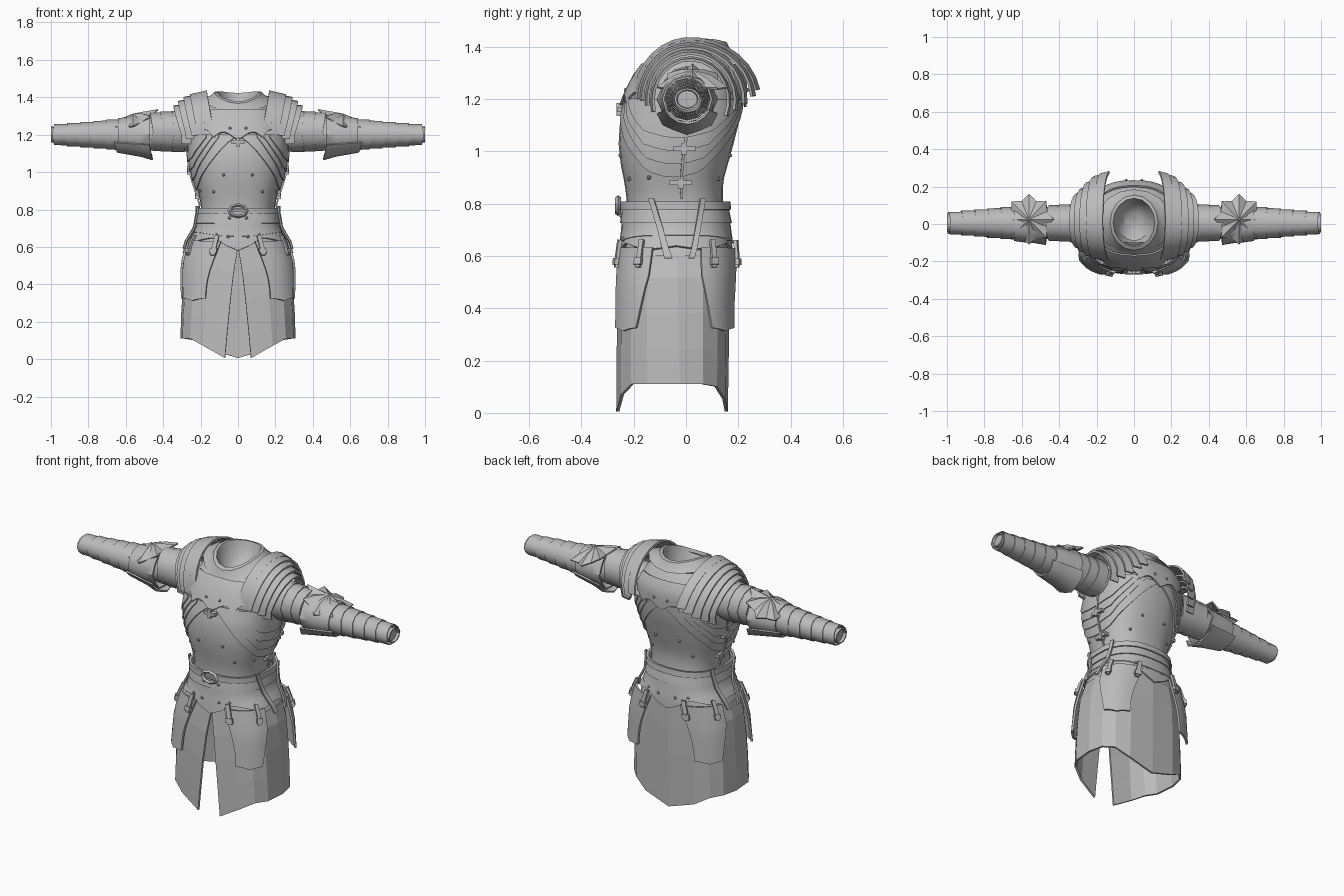
import bpy, bmesh
from math import sin, cos, radians, copysign
from mathutils import Matrix, Vector

cube = bpy.data.objects.get("Cube")
if cube:
    bpy.data.objects.remove(cube)

steel = bpy.data.materials.new("plain_grey")
steel.use_nodes = True
GREY = (0.5, 0.5, 0.5, 1)
steel.diffuse_color = GREY
steel.node_tree.nodes["Principled BSDF"].inputs["Base Color"].default_value = GREY
parts = []


def lerp(a, b, t):
    return a + (b - a) * t


def val(f, t):
    return f(t) if callable(f) else f


def finish(name, bm, thick=0, mirror=False, side=1):
    me = bpy.data.meshes.new(name)
    bm.to_mesh(me)
    bm.free()
    ob = bpy.data.objects.new(name, me)
    bpy.context.collection.objects.link(ob)
    me.materials.append(steel)
    if thick:
        m = ob.modifiers.new("thickness", 'SOLIDIFY')
        m.thickness, m.offset = thick, side
    if mirror:
        ob.modifiers.new("mirror", 'MIRROR').use_mirror_merge = False
    parts.append(ob)
    return ob


def grid(name, f, nu, nv, thick=0, mirror=False, side=1):
    """Sheet of quads from a function of u and v."""
    bm = bmesh.new()
    rows = [[bm.verts.new(f(i / nu, j / nv)) for i in range(nu + 1)] for j in range(nv + 1)]
    for a, b in zip(rows, rows[1:]):
        for i in range(nu):
            bm.faces.new((a[i], a[i + 1], b[i + 1], b[i]))
    bmesh.ops.remove_doubles(bm, verts=bm.verts, dist=0.0002)
    return finish(name, bm, thick, mirror, side)


# Body outline: height, half width, front y, back y
BODY = [(0, .312, -.268, .16), (.3, .302, -.265, .165), (.5, .285, -.255, .165),
        (.63, .25, -.24, .165), (.7, .208, -.23, .155), (.8, .195, -.225, .142),
        (.88, .21, -.235, .14), (.95, .23, -.25, .16), (1.03, .242, -.258, .182),
        (1.12, .242, -.252, .205), (1.2, .24, -.225, .212), (1.28, .23, -.188, .212),
        (1.33, .2, -.15, .185), (1.37, .15, -.1, .15)]


def oval(hx, yf, yb, a, z, e):
    s, c = sin(radians(a)), cos(radians(a))
    x = hx * copysign(abs(s) ** e, s)
    return Vector((x, (yf + yb) / 2 - (yb - yf) / 2 * copysign(abs(c) ** e, c), z))


def on_body(a, z, off=0):
    """Point on the body: angle 0 is the front, 90 the left side."""
    for lo, hi in zip(BODY, BODY[1:]):
        if z <= hi[0]:
            break
    t = min(1, max(0, (z - lo[0]) / (hi[0] - lo[0])))
    hx, yf, yb = (lerp(lo[k], hi[k], t) for k in (1, 2, 3))
    e = lerp(.7, .8, min(1, max(0, (z - .5) / .2)))
    return oval(hx + off, yf - off, yb + off, a, z, e)


def patch(name, a0, a1, lo, hi, off, thick=.01, nu=16, nv=4, mirror=False, flare=0, side=1):
    """Plate that follows the body between two angles and two heights."""
    def f(u, v):
        a = lerp(val(a0, v), val(a1, v), u)
        return on_body(a, lerp(val(lo, a), val(hi, a), v), off + flare * (1 - v))
    return grid(name, f, nu, nv, thick, mirror, side)


def tube(name, rings, n=8, chevron=0, thick=0, zigzag=0, cz=1.2):
    """Sleeve along x, mirrored; rings are (x, radius y, radius z)."""
    def f(u, v):
        x, ry, rz = rings[round(v * (len(rings) - 1))]
        b = radians(-360 * u)
        k = 1 + (zigzag if round(u * n) % 2 and v == 0 else 0)
        return (x + chevron * abs(cos(b)), .005 + ry * k * sin(b), cz + rz * k * cos(b))
    grid(name, f, n, len(rings) - 1, thick, True)


def boxes(name, items, mirror=False):
    bm = bmesh.new()
    for pos, size in items:
        bmesh.ops.create_cube(bm, size=1, matrix=Matrix.Translation(pos) @ Matrix.Diagonal((*size, 1)))
    finish(name, bm, 0, mirror)


# Torso and faceted skirt
patch("torso", 0, 360, .6, 1.37, 0, 0, 28, 18)


def hem(a):
    return .005 + .105 * min(1, max(0, (abs(sin(radians(a))) ** .7 - .22) / .6))


skirt = patch("skirt", lambda v: 6.8 * (1 - v), lambda v: 360 - 6.8 * (1 - v), hem,
              lambda a: .6 + .05 * min(1, abs(sin(radians(a))) * 3), 0, .012, 16, 4, side=-1)

# Neck collar with closed bowl inside
COLLAR = [(.2, -.16, .185, 1.39), (.145, -.148, .165, 1.408), (.128, -.14, .155, 1.426),
          (.112, -.122, .138, 1.426), (.105, -.115, .13, 1.4), (.085, -.09, .105, 1.335),
          (.05, -.045, .065, 1.3), (0, .01, .01, 1.29)]


def collar(u, v):
    hx, yf, yb, z = COLLAR[round(v * 7)]
    p = oval(hx, yf, yb, 360 * u, z, 1)
    p.z += .2 * p.y - 1.6 * p.y ** 2
    return p


grid("neck_collar", collar, 16, 7)


# Upper chest and back plates with scalloped lower edges
def scallop(a):
    d = abs((a + 90) % 180 - 90) / 40
    return 1.17 + .035 * abs(sin(d * 5)) + .02 * d


for label, mid in (("chest", 0), ("back", 180)):
    patch("upper_" + label + "_plate", mid - 42, mid + 42, scallop, 1.33, .012, .01, 20, 4)

# Layered plates sweeping under the arms
for k, start in enumerate((2, 19, 27, 35)):
    def sweep(a, k=k, start=start):
        d = max(0, abs(a - 90) - 26) / (64 - start)
        return lerp(.915 + .05 * k, 1.185, d) - .012 * cos(radians((a - 90) * 6)) * (1 - d)
    patch("flank_plate", start, 180 - start, sweep, 1.2, .002 + .006 * k, .008, 24, 5, True)

# Side seam and clasps
patch("side_seam", 94, 96, .82, 1.12, .028, .008, 1, 6, True, flare=-.026)
clasps = []
for z, off in ((1.01, .018), (.88, .004)):
    p = on_body(95, z, off)
    clasps += [(p, (.03, .085, .018)), (p, (.034, .02, .045))]
boxes("side_clasps", clasps, True)
boxes("chest_cross", [((0, -.252, 1.16), (.07, .025, .018)), ((0, -.252, 1.16), (.018, .028, .05))])


# Waist lames and the pointed skirt band
def peaks(a):
    d = abs((a + 90) % 180 - 90)
    return .58 + .055 * min(1, d / 25) + .012 * sin(radians(d * 4))


patch("hip_band", 0, 360, peaks, .69, .004, .01, 40, 3)
patch("waist_lame_lower", 0, 360, lambda a: .675 - .02 * abs(cos(radians(a))) ** 4, .735, .008, .01, 32, 2)
patch("waist_lame_upper", 0, 360, .725, .775, .01, .01, 32, 2, flare=.004)
patch("belt", 0, 360, .776, .808, .014, .014, 28, 1)

# Belt buckle
bpy.ops.mesh.primitive_torus_add(major_segments=8, minor_segments=4, major_radius=.042, minor_radius=.011,
                                 location=(0, -.26, .793), rotation=(radians(90), 0, 0))
buckle = bpy.context.object
buckle.name = "belt_buckle"
buckle.scale = (1.1, .75, 1)
buckle.data.materials.append(steel)
parts.append(buckle)
boxes("buckle_tongue", [((.01, -.262, .793), (.075, .014, .012))])

# Hanging straps crossing towards each other on the hips
patch("hip_strap_front", lambda v: lerp(84, 67, v), lambda v: lerp(89, 73, v), .59, .82, .026, .01, 1, 6, True)
patch("hip_strap_rear", lambda v: lerp(97, 112, v), lambda v: lerp(102, 118, v), .59, .82, .026, .01, 1, 6, True)


# Four hip plates with strap loops
def flip(rear, a):
    return 180 - a if rear else a


for rear in (False, True):
    def inner(v, r=rear):
        return flip(r, 25 - 11 * max(0, v - .25) / .75)

    def outer(v, r=rear):
        return flip(r, lerp(61, 72, min(1, v * 1.5)))

    def bottom(a, r=rear):
        return .312 + .012 * abs(sin(radians((flip(r, a) - 43) * 5)))
    ends = (outer, inner) if rear else (inner, outer)
    off = .024 if rear else .012
    patch("rear_hip_plate" if rear else "front_hip_plate", *ends, bottom, .63, off, .012, 8, 6, True)
    for a in (20, 60):
        c = flip(rear, a)
        patch("plate_strap", c - 2.6, c + 2.6, .555, .66, off + .01, .014, 2, 2, True)
        patch("strap_loop", c - 4, c + 4, .565, .59, off + .014, .016, 2, 1, True)

# Rivets
bm = bmesh.new()
for a, z, off in [(6, 1.235, .022), (14, .985, .003), (32, .895, .003), (66, .9, .004), (8, .755, .022),
                  (8, .655, .016), (22, .665, .016), (166, .985, .003), (148, .895, .003),
                  (172, .655, .016), (155, .665, .016), (174, 1.235, .022)]:
    bmesh.ops.create_icosphere(bm, subdivisions=1, radius=.009, matrix=Matrix.Translation(on_body(a, z, off)))
finish("rivets", bm, 0, True)

# Shoulder lames: inner x, height, front reach, back reach, end angle
for x0, rz, front, back, end in [(.165, .232, .208, .262, 80), (.205, .222, .2, .243, 86), (.24, .206, .185, .21, 94),
                                 (.27, .184, .163, .175, 102), (.295, .158, .142, .148, 112)]:
    def lame(u, v, x0=x0, rz=rz, front=front, back=back, end=end):
        t = lerp(end, -max(end - 6, 90), u)
        s = 1 - .05 * v
        s, c = sin(radians(t)) * s, cos(radians(t)) * s
        bend = .045 * min(1, abs(t) / 90) ** 2
        return (x0 + .05 * v - bend, .015 + s * (back if s > 0 else front), 1.195 + rz * c)
    grid("shoulder_lame", lame, 14, 1, .011, True)

# Arms: core sleeve with closed end, then overlapping lames
tube("sleeve", [(.18, .09, .09), (.33, .085, .09), (.48, .085, .085), (.62, .074, .066), (.97, .046, .038),
                (.99, .05, .043), (1, .05, .043), (1, .042, .036), (.985, .038, .033), (.985, 0, 0)], 12)
for x, r in ((.27, .104), (.33, .1), (.385, .096)):
    tube("upper_arm_lame", [(x, r * .93, r), (x + .07, r * .93, r)], 12, .015, .006, 0, 1.217)
for k in range(5):
    x, r = .635 + .07 * k, .077 - .006 * k
    tube("forearm_lame", [(x, r * 1.07, r), (x + .08, r * 1.05, r - .001)], 12, -.012, .004)

# Elbow guard: flared cuff, lower wing and pleated fan
tube("elbow_cuff", [(.47, .1, .1), (.52, .1, .092), (.58, .096, .088), (.64, .088, .08)], 12, 0, .008, .1)


def wing(u, v):
    b = radians(lerp(245, 115, u))
    r = lerp(.122, .088, v) * (1 + (.06 if round(u * 6) % 2 and v == 0 else 0))
    return (lerp(.455, .645, v) + .02 * sin(b) ** 2, .005 + r * sin(b), 1.2 + r * cos(b))


grid("elbow_lower_wing", wing, 6, 3, .008, True)


def fan(u, v):
    b = radians(-360 * u)
    tip = round(u * 16) % 2 == 0
    r = v * (.132 if tip else .1)
    x, y = r * cos(b), r * sin(b)
    return (.56 + x, .025 + y, 1.305 - .27 * x - 3 * y * y - (0 if tip else .02 * v) - .05 * max(0, x) - .012 * v)


grid("elbow_fan", fan, 16, 2, .008, True)

# Bake modifiers and shade
bpy.ops.object.select_all(action='DESELECT')
for ob in parts:
    ob.select_set(True)
bpy.context.view_layer.objects.active = parts[0]
bpy.ops.object.convert(target='MESH')
bpy.ops.object.shade_smooth_by_angle(angle=radians(33))
for face in skirt.data.polygons:
    face.use_smooth = False
